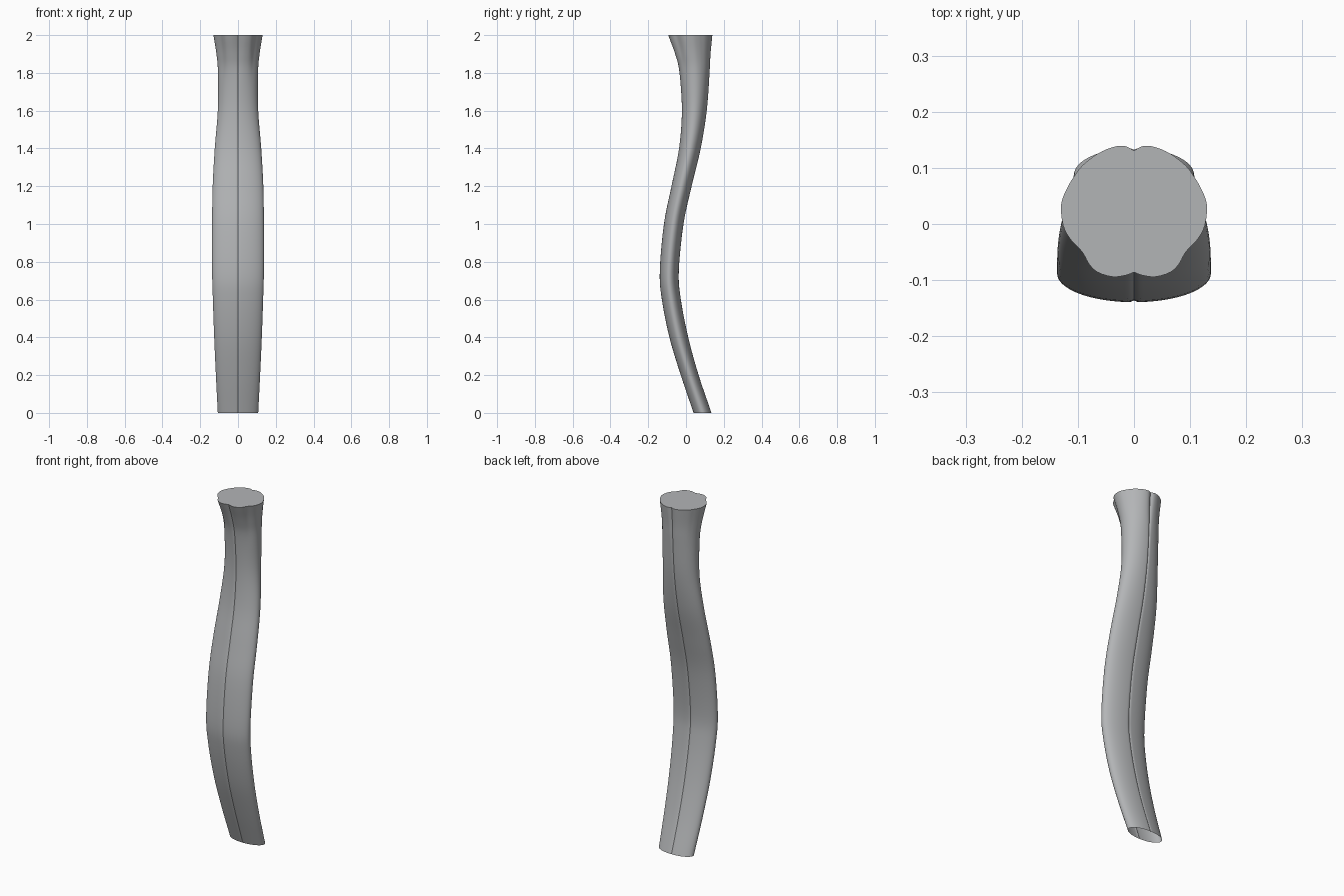
import bpy, bmesh, math
from mathutils import Vector

if "Cube" in bpy.data.objects:
    bpy.data.objects.remove(bpy.data.objects["Cube"])

# Stations along the stem: height, half width, front y, back y
STATIONS = [
    (0.00, .107, .040, .135), (0.20, .117, -.028, .067), (0.40, .126, -.088, .012),
    (0.60, .133, -.128, -.027), (0.75, .137, -.139, -.038), (1.00, .137, -.117, -.013),
    (1.20, .134, -.077, .030), (1.40, .123, -.037, .078), (1.60, .107, -.022, .110),
    (1.80, .106, -.035, .125), (1.90, .114, -.058, .130), (2.00, .130, -.094, .139),
]
# Lobed outline of the flared top end, front to back, right half, unit size
LOBES = [
    (0, -.93), (.12, -.98), (.3, -1), (.5, -.93), (.62, -.8), (.71, -.62), (.87, -.43),
    (.97, -.22), (1, .1), (.92, .35), (.83, .52), (.71, .7), (.5, .88), (.3, .98),
    (.13, 1), (0, .93),
]


def smooth_points(points, steps):
    """Catmull-Rom curve through the points."""
    pts = [Vector(p) for p in points]
    pts = [2 * pts[0] - pts[1]] + pts + [2 * pts[-1] - pts[-2]]
    out = []
    for a, b, c, d in zip(pts, pts[1:], pts[2:], pts[3:]):
        for i in range(steps):
            t = i / steps
            out.append(0.5 * (2 * b + (c - a) * t + (2 * a - 5 * b + 4 * c - d) * t * t
                              + (3 * b - a - 3 * c + d) * t ** 3))
    return out + [pts[-2]]


# Full outline: right half plus its mirror image
half = smooth_points(LOBES, 3)
outline = half + [Vector((-p.x, p.y)) for p in half[-2:0:-1]]


def section_point(p, blend):
    """Grooved oval that turns into the lobed outline near the top."""
    oval = p.normalized()
    oval *= 1 - .06 * math.exp(-(oval.x / .035) ** 2)
    return oval.lerp(p, blend)


bm = bmesh.new()
rings = []
for z, width, front, back in smooth_points(STATIONS, 5):
    t = min(max((z - 1.72) / .28, 0), 1)
    blend = t * t * (3 - 2 * t)
    ring = []
    for p in outline:
        q = section_point(p, blend)
        ring.append(bm.verts.new((q.x * width, (front + back) / 2 + q.y * (back - front) / 2, z)))
    rings.append(ring)

# Side wall, open at the foot
n = len(outline)
for low, high in zip(rings, rings[1:]):
    for i in range(n):
        j = (i + 1) % n
        bm.faces.new((low[i], low[j], high[j], high[i]))
# Flat top cap
bm.faces.new(rings[-1])

mesh = bpy.data.meshes.new("stem")
bm.to_mesh(mesh)
bm.free()
stem = bpy.data.objects.new("stem", mesh)
bpy.context.collection.objects.link(stem)

grey = bpy.data.materials.new("light grey")
grey.diffuse_color = (.45, .46, .47, 1)
grey.use_nodes = True
grey.node_tree.nodes["Principled BSDF"].inputs["Base Color"].default_value = grey.diffuse_color
mesh.materials.append(grey)

bpy.context.view_layer.objects.active = stem
stem.select_set(True)
bpy.ops.object.shade_smooth_by_angle(angle=math.radians(40))
